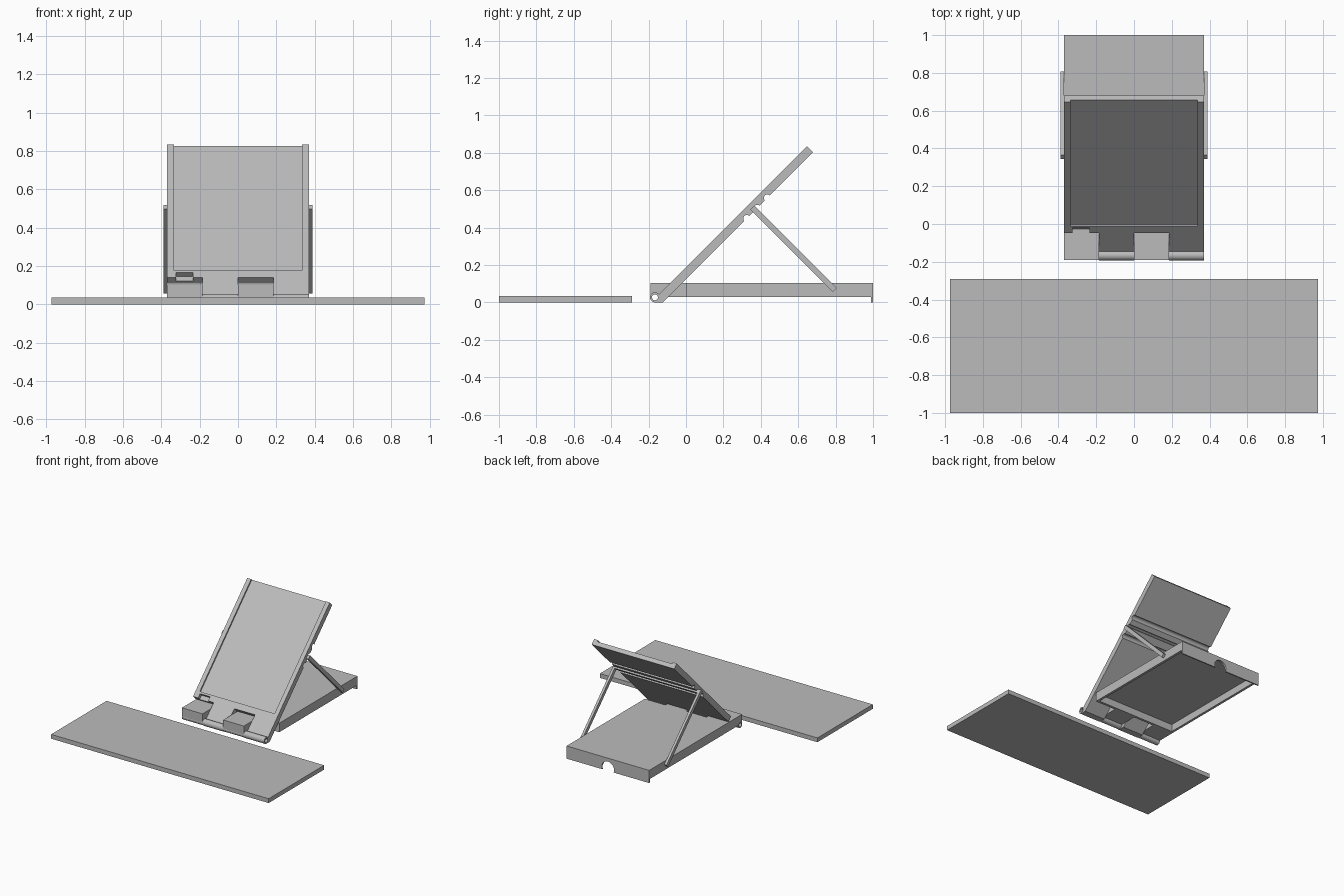
import bpy, bmesh, math

if "Cube" in bpy.data.objects:
    bpy.data.objects.remove(bpy.data.objects["Cube"])

grey = bpy.data.materials.new("plain_grey")
grey.use_nodes = True
grey.diffuse_color = (0.5, 0.5, 0.5, 1)
grey.node_tree.nodes["Principled BSDF"].inputs["Base Color"].default_value = (0.5, 0.5, 0.5, 1)

R = math.sqrt(0.5)
HINGE = (-0.166, 0.027)
HALF = 0.37


def prism(name, profile, x0, x1):
    """Extrude a (y, z) profile along x."""
    bm = bmesh.new()
    face = bm.faces.new([bm.verts.new((x0, y, z)) for y, z in profile])
    moved = bmesh.ops.extrude_face_region(bm, geom=[face])["geom"]
    bmesh.ops.translate(bm, vec=(x1 - x0, 0, 0),
                        verts=[v for v in moved if isinstance(v, bmesh.types.BMVert)])
    bmesh.ops.recalc_face_normals(bm, faces=bm.faces)
    mesh = bpy.data.meshes.new(name)
    bm.to_mesh(mesh)
    bm.free()
    mesh.materials.append(grey)
    obj = bpy.data.objects.new(name, mesh)
    bpy.context.collection.objects.link(obj)
    return obj


def rect(a0, a1, b0, b1):
    return [(a0, b0), (a1, b0), (a1, b1), (a0, b1)]


def circle(center, r, sides=32):
    steps = [math.tau * i / sides for i in range(sides)]
    return [(center[0] + r * math.cos(t), center[1] + r * math.sin(t)) for t in steps]


def tilt(points):
    """Map (along, normal) of the tilted panel to (y, z)."""
    return [(HINGE[0] + R * (u - n), HINGE[1] + R * (u + n)) for u, n in points]


def activate(obj):
    bpy.ops.object.select_all(action="DESELECT")
    obj.select_set(True)
    bpy.context.view_layer.objects.active = obj


def combine(obj, other, operation="DIFFERENCE"):
    mod = obj.modifiers.new("cut", "BOOLEAN")
    mod.operation, mod.object, mod.solver = operation, other, "EXACT"
    activate(obj)
    bpy.ops.object.modifier_apply(modifier=mod.name)
    bpy.data.objects.remove(other)


def drill_pin_hole(obj):
    combine(obj, prism("pin_cutter", circle(HINGE, 0.016), -1, 1))


# Loose flat board in front
prism("front_board", rect(-1, -0.29, 0, 0.035), -0.975, 0.975)

# Hollow base with a deeper back wall
base = prism("base", rect(0, 0.995, 0.03, 0.103), -HALF, HALF)
combine(base, prism("cavity_cutter", rect(0.02, 0.985, -0.1, 0.088), -HALF + 0.02, HALF - 0.02))
back_wall = prism("back_wall", rect(0.99, 1, 0, 0.103), -HALF, HALF)

# Round cable notch through the back
for wall in (base, back_wall):
    cutter = prism("notch_cutter", circle((0, 0.02), 0.055), -0.1, 0.1)
    cutter.rotation_euler.z = math.pi / 2
    cutter.location.y = 1
    bpy.context.view_layer.update()
    combine(wall, cutter)

# Base knuckles that hold the hinge pin
spans = [(-HALF, -HALF / 2), (0, HALF / 2)]
for i, (x0, x1) in enumerate(spans):
    knuckle = prism(f"base_knuckle_{i + 1}", rect(-0.19, 0.01, 0.03, 0.103), x0, x1)
    combine(knuckle, prism("round", circle(HINGE, 0.025), x0, x1), "UNION")
    drill_pin_hole(knuckle)

# Tilted panel
TOP, LOW, END = -0.004, -0.0495, 1.146
panel = prism("tilted_panel",
              [(-0.123, 0), (-0.166, 0)] + tilt([(0, TOP), (END, TOP), (END, LOW)]),
              -HALF, HALF)
combine(panel, prism("recess_cutter", tilt(rect(0.215, 1.3, -0.016, 0.1)), -0.335, 0.335))
for x0, x1 in spans:
    pad = 0.01 if x0 < -0.3 else 0
    combine(panel, prism("knuckle_cutter", tilt(rect(-0.2, 0.164, -0.2, 0.1)), x0 - pad, x1))
combine(panel, prism("slot_cutter", tilt(rect(0.1, 0.199, -0.032, 0.1)), -0.325, -0.235))
for y in (0.325, 0.38, 0.435):
    combine(panel, prism("groove_cutter", circle((y, y + 0.123), 0.019, 20), -1, 1))
drill_pin_hole(panel)

# Panel hinge barrels between the knuckles
barrels = []
for i, (x0, x1) in enumerate(spans):
    barrel = prism(f"panel_barrel_{i + 1}", circle(HINGE, 0.027), x1, x1 + HALF / 2)
    drill_pin_hole(barrel)
    barrels.append(barrel)

# Folding support frame: two legs and a crossbar resting in a groove
def brace(points):
    """Map (down the leg, across the leg) to (y, z)."""
    return [(0.364 + R * (s + t), 0.498 + R * (t - s)) for s, t in points]

for side, name in ((-1, "right"), (1, "left")):
    prism(f"{name}_support_leg", brace(rect(-0.013, 0.611, -0.015, 0.015)),
          side * HALF, side * 0.39)
    prism(f"{name}_leg_pivot", circle((0.785, 0.07), 0.01, 16), side * 0.35, side * 0.375)
prism("support_crossbar", brace(rect(-0.013, 0.015, -0.013, 0.013)), -HALF, HALF)

# Smooth the round surfaces only
for obj in [panel, back_wall, base] + barrels:
    activate(obj)
    bpy.ops.object.shade_smooth_by_angle(angle=math.radians(30))
